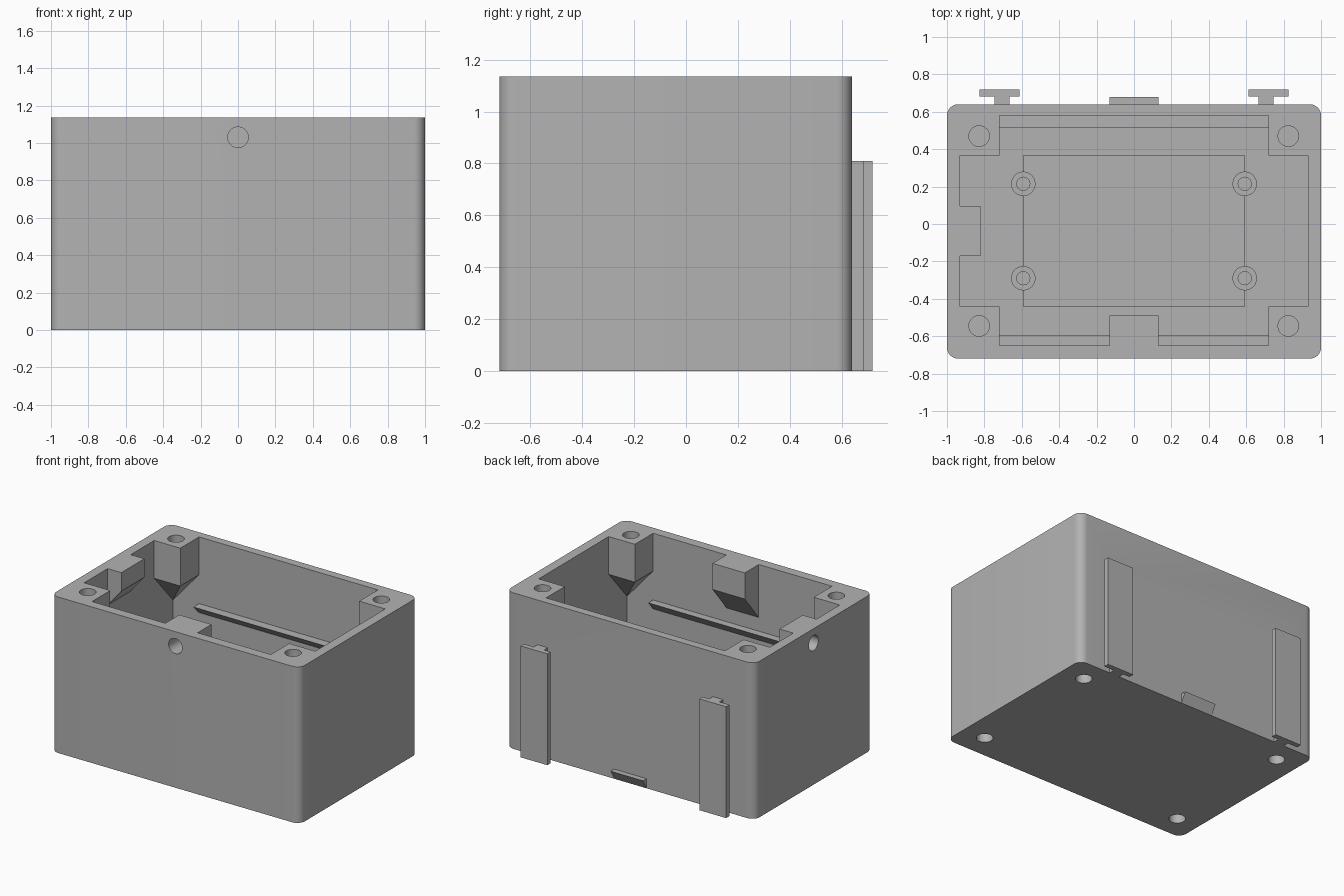
import bpy, bmesh, math
from mathutils import Matrix, Vector

if "Cube" in bpy.data.objects:
    bpy.data.objects.remove(bpy.data.objects["Cube"])

grey = bpy.data.materials.new("matte grey")
grey.use_nodes = True
grey.diffuse_color = (0.45, 0.45, 0.45, 1)
grey.node_tree.nodes["Principled BSDF"].inputs["Base Color"].default_value = (0.45, 0.45, 0.45, 1)

H = 1.135                              # overall height
XO, YF, YB = 1.0, -0.72, 0.64          # outer walls
XI, YFI, YBI = 0.93, -0.65, 0.58       # inner walls
EMBED = 0.03                           # overlap into walls
FLOOR, POCKET = 0.1, 0.06


def finish(name, bm):
    bmesh.ops.recalc_face_normals(bm, faces=bm.faces)
    mesh = bpy.data.meshes.new(name)
    bm.to_mesh(mesh)
    bm.free()
    mesh.materials.append(grey)
    ob = bpy.data.objects.new(name, mesh)
    bpy.context.collection.objects.link(ob)
    return ob


def loft(name, *levels):
    """Convex block through rectangles given as (z, x0, x1, y0, y1)."""
    bm = bmesh.new()
    for z, x0, x1, y0, y1 in levels:
        for x in (x0, x1):
            for y in (y0, y1):
                bm.verts.new((x, y, z))
    bmesh.ops.remove_doubles(bm, verts=bm.verts, dist=1e-5)
    bmesh.ops.convex_hull(bm, input=bm.verts)
    bmesh.ops.dissolve_limit(bm, angle_limit=0.01, verts=bm.verts, edges=bm.edges)
    return finish(name, bm)


def block(name, x0, x1, y0, y1, z0, z1):
    return loft(name, (z0, x0, x1, y0, y1), (z1, x0, x1, y0, y1))


def rod(name, start, axis, length, r):
    """Cylinder running from start along axis."""
    bm = bmesh.new()
    bmesh.ops.create_cone(bm, cap_ends=True, segments=40, radius1=r, radius2=r, depth=length)
    axis = Vector(axis)
    turn = Vector((0, 0, 1)).rotation_difference(axis).to_matrix().to_4x4()
    centre = Vector(start) + axis * length / 2
    bmesh.ops.transform(bm, matrix=Matrix.Translation(centre) @ turn, verts=bm.verts)
    return finish(name, bm)


def combine(target, tool, operation):
    mod = target.modifiers.new("combine", 'BOOLEAN')
    mod.operation, mod.object, mod.solver = operation, tool, 'EXACT'
    bpy.context.view_layer.objects.active = target
    bpy.ops.object.modifier_apply(modifier=mod.name)
    bpy.data.objects.remove(tool)


# Outer block with rounded upright edges
body = block("enclosure_body", -XO, XO, YF, YB, 0, H)
bm = bmesh.new()
bm.from_mesh(body.data)
upright = [e for e in bm.edges if abs(e.verts[0].co.z - e.verts[1].co.z) > 0.5]
bmesh.ops.bevel(bm, geom=upright, offset=0.06, segments=8, profile=0.5, affect='EDGES')
bm.to_mesh(body.data)
bm.free()

# Hollow interior with a shallow pocket in the floor
combine(body, block("cavity", -XI, XI, YFI, YBI, FLOOR, H + 0.1), 'DIFFERENCE')
combine(body, block("floor_pocket", -0.59, 0.59, -0.44, 0.365, POCKET, FLOOR + 0.1), 'DIFFERENCE')

# Corner screw bosses tapering into the corners
for sx in (-1, 1):
    for inner, wall, out in ((0.365, YBI, YBI + EMBED), (-0.44, YFI, YFI - EMBED)):
        xo = sx * (XI + EMBED)
        wide = (sx * 0.72, xo, inner, out)
        combine(body, loft("corner_boss", (H, *wide), (0.86, *wide),
                           (0.62, sx * XI, xo, wall, out)), 'UNION')

# Wall bosses for the side screws
front = (-0.13, 0.13, YFI - EMBED, -0.49)
combine(body, loft("front_boss", (H, *front), (0.945, *front),
                   (0.75, -0.13, 0.13, YFI - EMBED, YFI)), 'UNION')
side = (-XI - EMBED, -0.82, -0.17, 0.095)
combine(body, loft("side_boss", (H, *side), (1.0, *side),
                   (0.87, -XI - EMBED, -XI, -0.17, 0.095)), 'UNION')

# Sloped ledges along the long inner walls
for wall, tip, out in ((YBI, 0.515, YBI + EMBED), (YFI, -0.595, YFI - EMBED)):
    combine(body, loft("inner_ledge", (0.65, -0.72, 0.72, tip, out),
                       (0.585, -0.72, 0.72, wall, out)), 'UNION')

# Board standoffs with pilot holes
for x in (-0.592, 0.592):
    for y in (0.215, -0.29):
        combine(body, rod("standoff", (x, y, 0.04), (0, 0, 1), 0.16, 0.065), 'UNION')
        combine(body, rod("pilot_hole", (x, y, POCKET + 0.02), (0, 0, 1), 0.3, 0.035), 'DIFFERENCE')

# Screw holes in the rim and matching blind holes underneath
for x in (-0.828, 0.825):
    for y in (0.47, -0.545):
        combine(body, rod("rim_hole", (x, y, H + 0.1), (0, 0, -1), 0.3, 0.055), 'DIFFERENCE')
        combine(body, rod("base_hole", (x, y, -0.1), (0, 0, 1), 0.17, 0.055), 'DIFFERENCE')

# Screw holes through the front and side walls
combine(body, rod("front_hole", (0, YF - 0.1, 1.03), (0, 1, 0), 0.26, 0.055), 'DIFFERENCE')
combine(body, rod("side_hole", (-XO - 0.1, -0.0375, 1.03), (1, 0, 0), 0.24, 0.055), 'DIFFERENCE')

# T-shaped mounting rails on the back
for sx, side_name in ((-1, "right"), (1, "left")):
    a, b = sorted((sx * 0.665, sx * 0.747))
    rail = block(side_name + "_mounting_rail", a, b, YB - EMBED, 0.69, 0, 0.81)
    a, b = sorted((sx * 0.612, sx * 0.827))
    combine(rail, block("rail_plate", a, b, 0.683, 0.72, 0, 0.81), 'UNION')
    combine(body, rail, 'UNION')

# Small sloped catch low on the back
combine(body, loft("back_catch", (0.07, -0.13, 0.13, YB - EMBED, 0.68),
                   (0.0, -0.13, 0.13, YB - EMBED, YB)), 'UNION')

# Soft shading on the rounded parts only
bpy.ops.object.select_all(action='DESELECT')
body.select_set(True)
bpy.context.view_layer.objects.active = body
bpy.ops.object.shade_smooth_by_angle(angle=math.radians(30))
